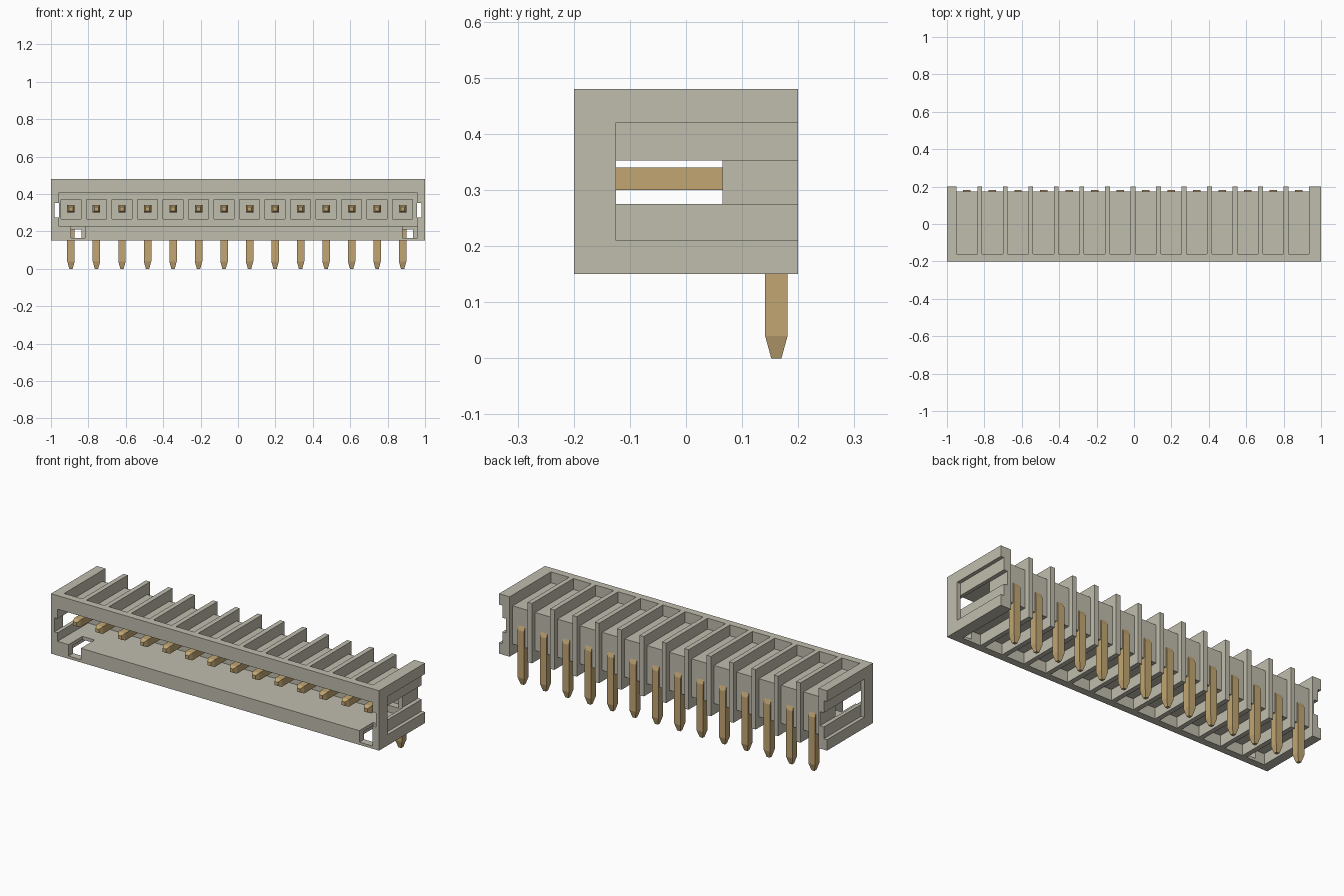
import bpy, bmesh

cube = bpy.data.objects.get("Cube")
if cube:
    bpy.data.objects.remove(cube, do_unlink=True)

PINS = 14
PITCH = 0.1364
PIN_X = [-0.893 + i * PITCH for i in range(PINS)]
PIN_Z = 0.32


def material(name, rgb):
    m = bpy.data.materials.new(name)
    m.use_nodes = True
    m.diffuse_color = (*rgb, 1)
    m.node_tree.nodes["Principled BSDF"].inputs["Base Color"].default_value = (*rgb, 1)
    return m


plastic = material("warm grey plastic", (0.53, 0.51, 0.42))
brass = material("brass", (0.54, 0.38, 0.17))


def add_box(bm, x0, x1, y0, y1, z0, z1):
    verts = bmesh.ops.create_cube(bm, size=1)["verts"]
    for v in verts:
        v.co = (x1 if v.co.x > 0 else x0, y1 if v.co.y > 0 else y0, z1 if v.co.z > 0 else z0)
    return verts


def make_object(name, bm, mat):
    bmesh.ops.recalc_face_normals(bm, faces=bm.faces)
    me = bpy.data.meshes.new(name)
    bm.to_mesh(me)
    bm.free()
    me.materials.append(mat)
    ob = bpy.data.objects.new(name, me)
    bpy.context.collection.objects.link(ob)
    return ob


def boxes_object(name, boxes, mat):
    bm = bmesh.new()
    for b in boxes:
        add_box(bm, *b)
    return make_object(name, bm, mat)


def cut(target, boxes):
    """Subtract a group of separate boxes from the target."""
    cutter = boxes_object("cutter", boxes, plastic)
    cutter.hide_render = True
    mod = target.modifiers.new("cut", "BOOLEAN")
    mod.operation = "DIFFERENCE"
    mod.solver = "EXACT"
    mod.object = cutter
    bpy.context.view_layer.update()
    result = bpy.data.meshes.new_from_object(
        target.evaluated_get(bpy.context.evaluated_depsgraph_get()))
    target.modifiers.clear()
    target.data = result
    bpy.data.objects.remove(cutter, do_unlink=True)


# Housing block
housing = boxes_object("housing", [(-1, 1, -0.2, 0.2, 0.15, 0.48)], plastic)

# Front mating cavity
cut(housing, [(-0.96, 0.96, -0.3, 0.065, 0.228, 0.405)])

# Pockets between the ribs, above and below the shell
cut(housing, [(x - 0.055, x + 0.055, -0.16, 0.3, z0, z1)
              for x in PIN_X for z0, z1 in ((0.42, 0.6), (0.05, 0.21))])

# Rear wall set in between the ribs
cut(housing, [(x - 0.055, x + 0.055, 0.173, 0.3, 0.15, 0.48) for x in PIN_X])

# Shallow square recess around each pin
cut(housing, [(x - 0.053, x + 0.053, 0.0, 0.105, 0.265, 0.37) for x in PIN_X])

# Outer side recesses
cut(housing, [(min(s * 0.98, s * 1.1), max(s * 0.98, s * 1.1), -0.125, 0.3, 0.21, 0.42)
              for s in (-1, 1)])

# Open side slots
cut(housing, [(min(s * 0.957, s * 1.1), max(s * 0.957, s * 1.1), -0.125, 0.3, 0.275, 0.353)
              for s in (-1, 1)])

# Key grooves at the front of the side walls
cut(housing, [(min(s * 0.95, s * 0.98), max(s * 0.95, s * 0.98), -0.3, -0.1, 0.2751, 0.3529)
              for s in (-1, 1)])

# Polarising notches in the floor
cut(housing, [(-0.893, -0.818, -0.3, -0.08, 0.165, 0.26),
              (0.88, 0.96, -0.3, -0.08, 0.165, 0.26)])


# Right-angle pins: swept square section with tapered ends
def make_pin(x):
    h = 0.02
    # (centre y, centre z, half-section offset y, offset z, half width)
    rings = [
        (-0.145, PIN_Z, 0, 0.010, 0.010),
        (-0.125, PIN_Z, 0, h, h),
        (0.14, PIN_Z, 0, h, h),
        (0.157, PIN_Z - 0.003, 0.012, 0.017, h),
        (0.161, PIN_Z - 0.02, h, 0, h),
        (0.161, 0.04, h, 0, h),
        (0.161, 0.0, 0.009, 0, 0.009),
    ]
    bm = bmesh.new()
    prev = None
    for y, z, oy, oz, w in rings:
        ring = [bm.verts.new((x + sx * w, y + sy * oy, z + sy * oz))
                for sx, sy in ((-1, -1), (1, -1), (1, 1), (-1, 1))]
        if prev:
            for i in range(4):
                j = (i + 1) % 4
                bm.faces.new((prev[i], prev[j], ring[j], ring[i]))
        else:
            bm.faces.new(ring)
        prev = ring
    bm.faces.new(prev)
    return bm


for n, px in enumerate(PIN_X, 1):
    make_object(f"pin_{n:02d}", make_pin(px), brass)
